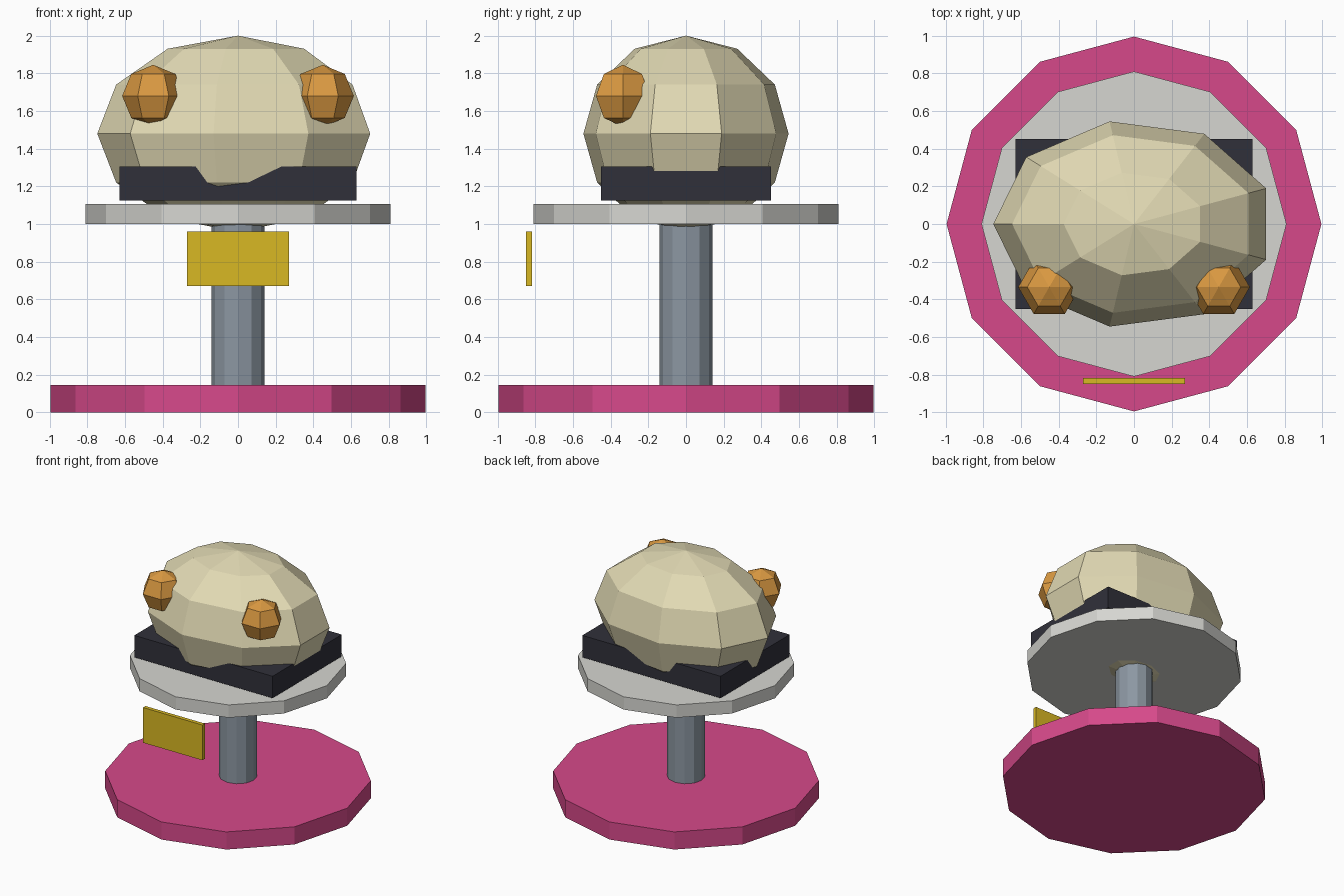
import bpy
import bmesh
from math import radians
from mathutils import Matrix

cube = bpy.data.objects.get("Cube")
if cube:
    bpy.data.objects.remove(cube, do_unlink=True)


def to_linear(c):
    c /= 255
    return c / 12.92 if c <= 0.04045 else ((c + 0.055) / 1.055) ** 2.4


def material(name, *rgb):
    mat = bpy.data.materials.new(name)
    mat.use_nodes = True
    colour = [to_linear(c) for c in rgb] + [1]
    mat.diffuse_color = colour
    mat.node_tree.nodes["Principled BSDF"].inputs["Base Color"].default_value = colour
    return mat


def finish(name, bm, mat, location):
    mesh = bpy.data.meshes.new(name)
    bm.to_mesh(mesh)
    bm.free()
    mesh.materials.append(mat)
    obj = bpy.data.objects.new(name, mesh)
    obj.location = location
    bpy.context.collection.objects.link(obj)
    return obj


def disc(name, mat, radius, bottom, top, sides=12):
    bm = bmesh.new()
    bmesh.ops.create_cone(bm, cap_ends=True, segments=sides,
                          radius1=radius, radius2=radius, depth=top - bottom)
    return finish(name, bm, mat, (0, 0, (bottom + top) / 2))


def box(name, mat, size, location):
    bm = bmesh.new()
    bmesh.ops.create_cube(bm, size=1)
    bmesh.ops.scale(bm, vec=size, verts=bm.verts)
    return finish(name, bm, mat, location)


def ball(name, mat, radii, location, segments, rings):
    # Turned so that one column of vertices lies on the -x side
    bm = bmesh.new()
    bmesh.ops.create_uvsphere(bm, u_segments=segments, v_segments=rings, radius=1)
    first = max(bm.verts, key=lambda v: v.co.x ** 2 + v.co.y ** 2).co.copy()
    first.z = 0
    turn = first.to_2d().angle_signed((-1, 0))
    bmesh.ops.rotate(bm, verts=bm.verts, matrix=Matrix.Rotation(-turn, 3, "Z"))
    bmesh.ops.scale(bm, vec=radii, verts=bm.verts)
    return finish(name, bm, mat, location)


pink = material("pink", 214, 73, 138)
steel = material("steel grey", 140, 151, 162)
pale = material("pale grey", 214, 214, 209)
dark = material("dark slate", 48, 48, 58)
cream = material("cream", 226, 218, 180)
orange = material("orange", 218, 153, 65)
yellow = material("yellow", 217, 184, 35)

# Stand
disc("base", pink, 0.995, 0, 0.145)
disc("post", steel, 0.142, 0.14, 1.0)
disc("plate", pale, 0.81, 1.0, 1.105)

# Tray and rounded body
box("tray", dark, (1.26, 0.9, 0.18), (0, 0, 1.215))
ball("body", cream, (0.747, 0.553, 0.52), (0, 0, 1.48), 9, 6)

# Knobs on the front of the body
for side, x in (("right", -0.45), ("left", 0.45)):
    ball(side + "_knob", orange, (0.165, 0.165, 0.165), (x, -0.335, 1.68), 6, 4)

# Sign in front of the post
box("sign", yellow, (0.54, 0.032, 0.29), (0, -0.834, 0.815))
